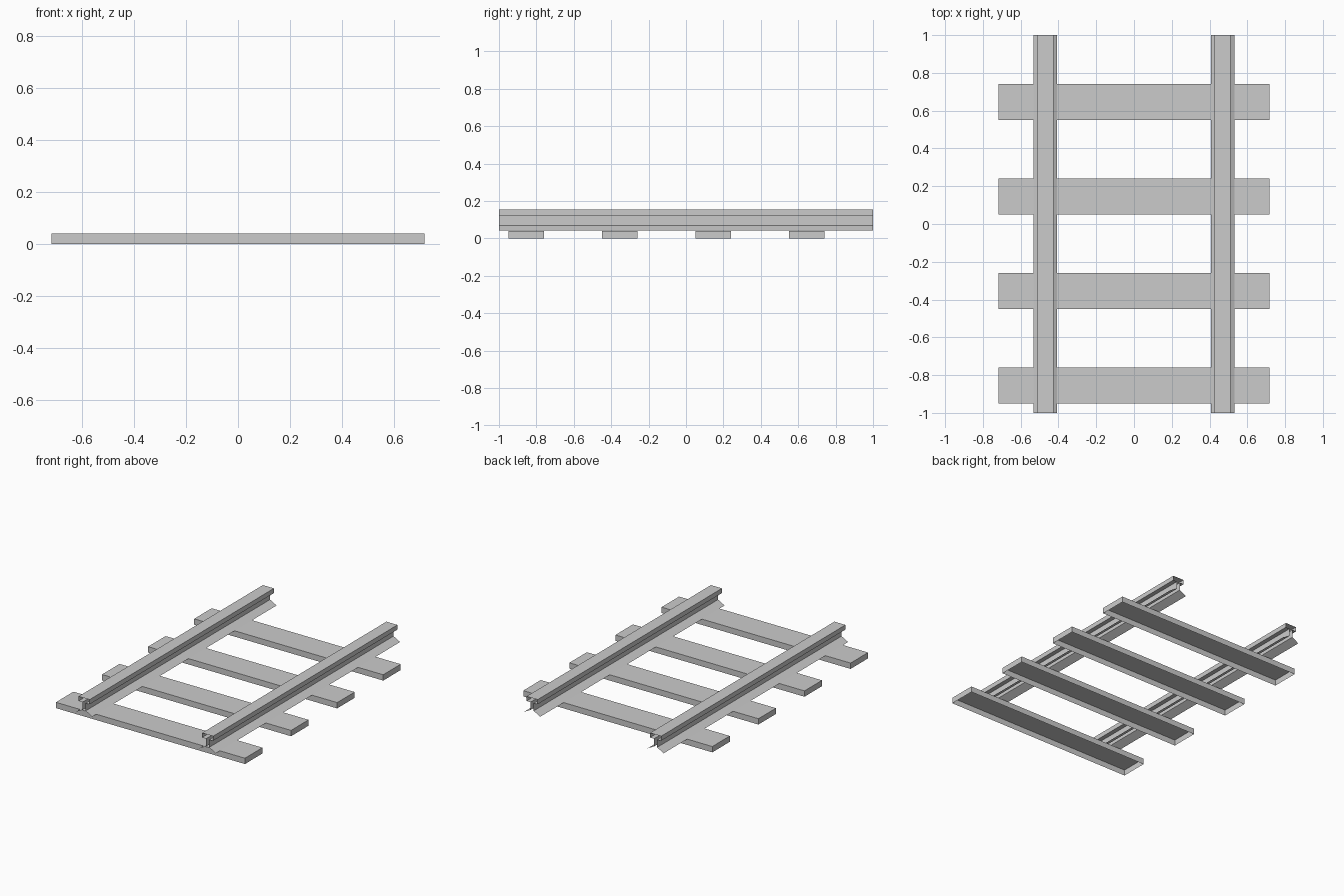
import bpy

if "Cube" in bpy.data.objects:
    bpy.data.objects.remove(bpy.data.objects["Cube"])


def make_object(name, verts, faces):
    mesh = bpy.data.meshes.new(name)
    mesh.from_pydata(verts, [], faces)
    mesh.update()
    obj = bpy.data.objects.new(name, mesh)
    bpy.context.collection.objects.link(obj)
    return obj


# Sleepers: thin shells, open underneath
def sleeper(name, y0, y1, half=0.718, top=0.04):
    corners = [(-half, y0), (half, y0), (half, y1), (-half, y1)]
    verts = [(x, y, z) for z in (0, top) for x, y in corners]
    faces = [(i, (i + 1) % 4, (i + 1) % 4 + 4, i + 4) for i in range(4)]
    make_object(name, verts, faces + [(4, 5, 6, 7)])


for i in range(4):
    y = -0.855 + 0.5 * i
    sleeper(f"sleeper_{i + 1}", y - 0.095, y + 0.095)

# Rail half-section from flange tip up to the head, mirrored; ends and base open
half_section = [(0.062, 0.043), (0.012, 0.07), (0.012, 0.123),
                (0.042, 0.123), (0.042, 0.155)]
section = half_section + [(-x, z) for x, z in reversed(half_section)]


def rail(name, x0):
    n = len(section)
    verts = [(x0 + x, y, z) for y in (-1, 1) for x, z in section]
    faces = [(i, i + n, i + n + 1, i + 1) for i in range(n - 1)]
    make_object(name, verts, faces)


for name, x in (("left_rail", -0.469), ("right_rail", 0.469)):
    rail(name, x)
